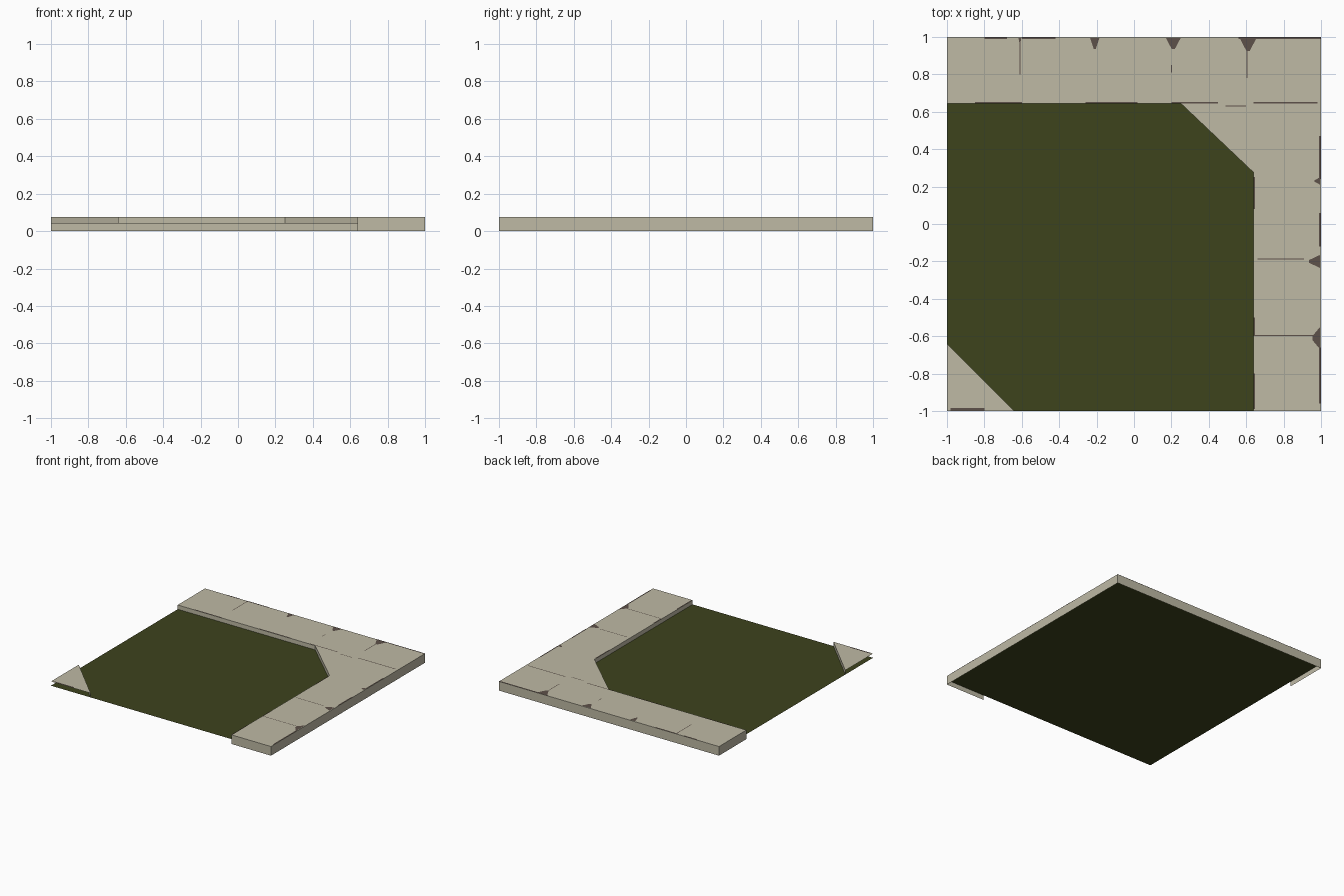
import bpy, bmesh

if "Cube" in bpy.data.objects:
    bpy.data.objects.remove(bpy.data.objects["Cube"])

TOP, GROUND = 0.075, 0.04


def material(name, rgb):
    m = bpy.data.materials.new(name)
    m.diffuse_color = (*[(c / 255) ** 2.2 for c in rgb], 1)
    m.use_nodes = True
    m.node_tree.nodes["Principled BSDF"].inputs["Base Color"].default_value = m.diffuse_color
    return m


STONE = material("pale_stone", (189, 184, 163))
GRASS = material("dark_grass", (64, 69, 34))
JOINT = material("dark_joint", (94, 82, 75))


def finish(name, bm, mat):
    mesh = bpy.data.meshes.new(name)
    bm.to_mesh(mesh)
    bm.free()
    mesh.materials.append(mat)
    bpy.context.collection.objects.link(bpy.data.objects.new(name, mesh))


def slab(name, outline, bottoms, mat=STONE):
    """Top face plus one wall per edge down to its bottom height (None = open)."""
    bm = bmesh.new()
    top = [bm.verts.new((x, y, TOP)) for x, y in outline]
    cap = bm.faces.new(top)
    for i, z in enumerate(bottoms):
        if z is None:
            continue
        a, b = top[i], top[(i + 1) % len(top)]
        bm.faces.new([bm.verts.new((a.co.x, a.co.y, z)),
                      bm.verts.new((b.co.x, b.co.y, z)), b, a])
    bmesh.ops.triangulate(bm, faces=[cap])
    finish(name, bm, mat)


def marks(name, polygons):
    """Flat painted patches just above the paving."""
    bm = bmesh.new()
    for poly in polygons:
        f = bm.faces.new([bm.verts.new((x, y, TOP + 0.001)) for x, y in poly])
        f.normal_update()
        if f.normal.z < 0:
            f.normal_flip()
    finish(name, bm, JOINT)


def rect(x0, x1, y0, y1):
    return [(x0, y0), (x1, y0), (x1, y1), (x0, y1)]


# Ground sheet
bm = bmesh.new()
bm.faces.new([bm.verts.new((x, y, GROUND)) for x, y in rect(-1, 1, -1, 1)])
finish("grass_ground", bm, GRASS)

# L-shaped pavement with chamfered inner corner, open underneath
slab("pavement",
     [(-1, .645), (.25, .645), (.64, .275), (.64, -1), (1, -1), (1, 1), (-1, 1)],
     [GROUND, GROUND, GROUND, 0, 0, 0, 0])

# Small corner paving, open on its outer edges
slab("corner_paving", [(-1, -1), (-.64, -1), (-1, -.64)], [None, GROUND, None])

# Joints across the back strip: flared notch at the outer edge, then a thin line
back = []
for x, w, d in ((-.61, .008, .03), (-.21, .025, .06), (.21, .04, .06), (.61, .045, .07)):
    back.append([(x - w, .995), (x - w * .2, .995 - d), (x + w * .2, .995 - d), (x + w, .995)])
for x, y0, y1 in ((-.61, .80, .97), (.2, .81, .85), (.605, .78, .93)):
    back.append(rect(x - .003, x + .003, y0, y1))
for x0, x1 in ((-.8, -.68), (-.6, -.42), (.56, 1)):
    back.append(rect(x0, x1, .99, 1))
for x0, x1 in ((-.85, -.6), (-.26, .02), (.2, .45), (.64, .98)):
    back.append(rect(x0, x1, .645, .653))
marks("back_joints", back)

# Joints across the right strip
right = []
for y, w, d in ((.23, .02, .03), (-.2, .035, .06), (-.61, .06, .04)):
    right.append([(.995, y - w), (.995, y + w), (.995 - d, y + w * .2), (.995 - d, y - w * .2)])
for y, x0, x1 in ((-.187, .66, .91), (-.597, .64, .96), (.63, .49, .60)):
    right.append(rect(x0, x1, y - .003, y + .003))
for y0, y1 in ((.24, .47), (-.12, .06), (-.96, -.66)):
    right.append(rect(.99, 1, y0, y1))
for y0, y1 in ((.08, .25), (-.6, -.5), (-.99, -.8)):
    right.append(rect(.64, .648, y0, y1))
marks("right_joints", right)

# Joint along the corner paving
marks("corner_joint", [rect(-.98, -.8, -.997, -.985)])
